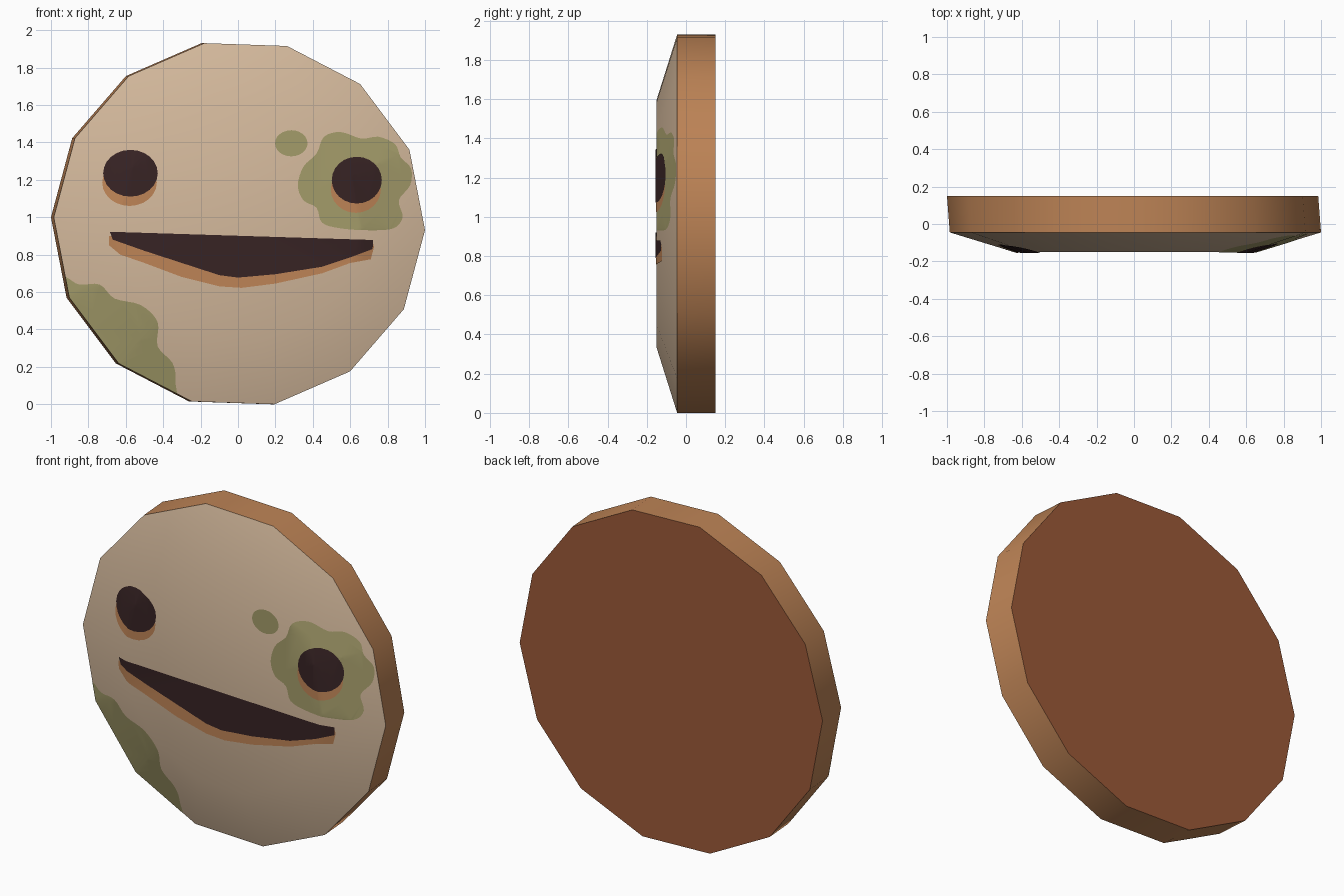
import bpy, bmesh, math
from mathutils import Vector

if "Cube" in bpy.data.objects:
    bpy.data.objects.remove(bpy.data.objects["Cube"])

N, RX, RZ, CX, CZ, A0 = 14, 0.993, 0.983, 0.0075, 0.965, math.radians(-2)
INNER, Y_FACE, Y_RIM, Y_BACK = 0.654, -0.15, -0.045, 0.15
STEP = 2 * math.pi / N


def srgb(name, r, g, b):
    def f(c):
        c /= 255
        return c / 12.92 if c < 0.04045 else ((c + 0.055) / 1.055) ** 2.4
    m = bpy.data.materials.new(name)
    m.diffuse_color = (f(r), f(g), f(b), 1)
    m.use_nodes = True
    m.node_tree.nodes["Principled BSDF"].inputs["Base Color"].default_value = m.diffuse_color
    return m


TAN = srgb("pale tan", 212, 185, 156)
RIM = srgb("orange brown", 190, 132, 86)
BACK = srgb("dark red brown", 156, 89, 56)
MOSS = srgb("moss green", 164, 156, 106)
DARK = srgb("dark brown", 55, 35, 36)


def finish(name, bm, mats):
    me = bpy.data.meshes.new(name)
    bm.to_mesh(me)
    bm.free()
    for m in mats:
        me.materials.append(m)
    ob = bpy.data.objects.new(name, me)
    bpy.context.collection.objects.link(ob)
    bpy.ops.object.select_all(action='DESELECT')
    ob.select_set(True)
    bpy.context.view_layer.objects.active = ob
    bpy.ops.object.shade_smooth_by_angle(angle=math.radians(30))
    return ob


# Disc: flat front, shallow bevel, thick rim, flat back
bm = bmesh.new()
rings = []
for s, y, dx in ((INNER, Y_FACE, 0), (1, Y_RIM, 0), (1, Y_BACK, -0.015)):
    rings.append([bm.verts.new((CX + dx + s * RX * math.cos(A0 + i * STEP), y,
                                CZ + s * RZ * math.sin(A0 + i * STEP))) for i in range(N)])
bm.faces.new(rings[0])
bm.faces.new(rings[2][::-1]).material_index = 2
for k in range(2):
    for i in range(N):
        j = (i + 1) % N
        f = bm.faces.new((rings[k][i], rings[k + 1][i], rings[k + 1][j], rings[k][j]))
        f.material_index = k
bmesh.ops.recalc_face_normals(bm, faces=bm.faces)
finish("disc", bm, [TAN, RIM, BACK])


def edge_normal(i):
    """Outward direction of rim edge i, scaled so the rim lies at 1."""
    a = A0 + (i + 0.5) * STEP
    c = math.cos(STEP / 2)
    return Vector((math.cos(a) / RX / c, 0, math.sin(a) / RZ / c))


def plate(name, pts, mat, lift):
    """Thin painted patch that follows the front and is trimmed at the rim."""
    bm = bmesh.new()
    face = bm.faces.new([bm.verts.new((x, 0, z)) for x, z in pts])
    face.normal_update()
    if face.normal.y > 0:
        face.normal_flip()
    bmesh.ops.triangulate(bm, faces=bm.faces[:])
    centre = Vector((CX, 0, CZ))

    def cut(co, no, trim=False):
        bmesh.ops.bisect_plane(bm, geom=bm.verts[:] + bm.edges[:] + bm.faces[:],
                               dist=1e-5, plane_co=co, plane_no=no, clear_outer=trim)
    for i in range(N):
        n = edge_normal(i)
        cut(centre + n / n.length_squared, n, True)
        cut(centre + n * INNER / n.length_squared, n)
        a = A0 + i * STEP
        if i < N // 2:
            cut(centre, Vector((-RZ * math.sin(a), 0, RX * math.cos(a))))
    for v in bm.verts:
        t = max(edge_normal(i).dot(v.co - centre) for i in range(N))
        v.co.y = Y_FACE + (Y_RIM - Y_FACE) * max(0, (t - INNER) / (1 - INNER)) - lift
    finish(name, bm, [mat])


def smooth(pts, steps=4):
    """Closed curve through the points."""
    p = [Vector(q) for q in pts]
    out = []
    for i in range(len(p)):
        a, b, c, d = (p[(i + k) % len(p)] for k in (-1, 0, 1, 2))
        for s in range(steps):
            t = s / steps
            out.append(0.5 * (2 * b + (c - a) * t + (2 * a - 5 * b + 4 * c - d) * t * t
                              + (3 * b - a - 3 * c + d) * t ** 3))
    return out


def oval(x, z, rx, rz, n=24):
    return [(x + rx * math.cos(2 * math.pi * i / n), z + rz * math.sin(2 * math.pi * i / n))
            for i in range(n)]


# Moss patches
plate("moss_around_eye", smooth([
    (0.32, 1.17), (0.35, 1.27), (0.42, 1.34), (0.46, 1.43), (0.55, 1.455), (0.66, 1.42),
    (0.75, 1.43), (0.84, 1.39), (0.87, 1.32), (0.925, 1.26), (0.92, 1.17), (0.86, 1.09),
    (0.88, 1.0), (0.83, 0.94), (0.7, 0.93), (0.55, 0.94), (0.45, 0.97), (0.42, 1.05),
    (0.35, 1.09)]), MOSS, 0.0015)
plate("moss_spot", oval(0.285, 1.395, 0.087, 0.07), MOSS, 0.0015)
plate("moss_lower", smooth([
    (-1.0, 0.70), (-0.92, 0.68), (-0.85, 0.64), (-0.74, 0.64), (-0.66, 0.565), (-0.52, 0.53),
    (-0.43, 0.44), (-0.43, 0.31), (-0.35, 0.22), (-0.335, 0.12), (-0.37, 0.0),
    (-0.8, -0.05)]), MOSS, 0.0015)

# Eyes with a lighter cut edge showing below
for side, x, z, rx in (("left", -0.575, 1.235, 0.146), ("right", 0.635, 1.198, 0.134)):
    plate(side + "_eye_edge", oval(x - 0.005, z - 0.05, rx, 0.125), RIM, 0.003)
    plate(side + "_eye", oval(x, z, rx, 0.125), DARK, 0.0045)

# Mouth with the same cut edge
plate("mouth_edge", [
    (-0.69, 0.90), (-0.69, 0.85), (-0.63, 0.80), (-0.5, 0.755), (-0.3, 0.68), (-0.1, 0.63),
    (0.02, 0.622), (0.2, 0.645), (0.45, 0.70), (0.6, 0.755), (0.71, 0.775), (0.727, 0.84),
    (0.72, 0.87)], RIM, 0.003)
plate("mouth", [
    (-0.685, 0.922), (-0.67, 0.88), (-0.5, 0.82), (-0.3, 0.755), (-0.1, 0.69), (0.0, 0.677),
    (0.2, 0.695), (0.45, 0.735), (0.6, 0.785), (0.72, 0.83), (0.722, 0.878)], DARK, 0.0045)
